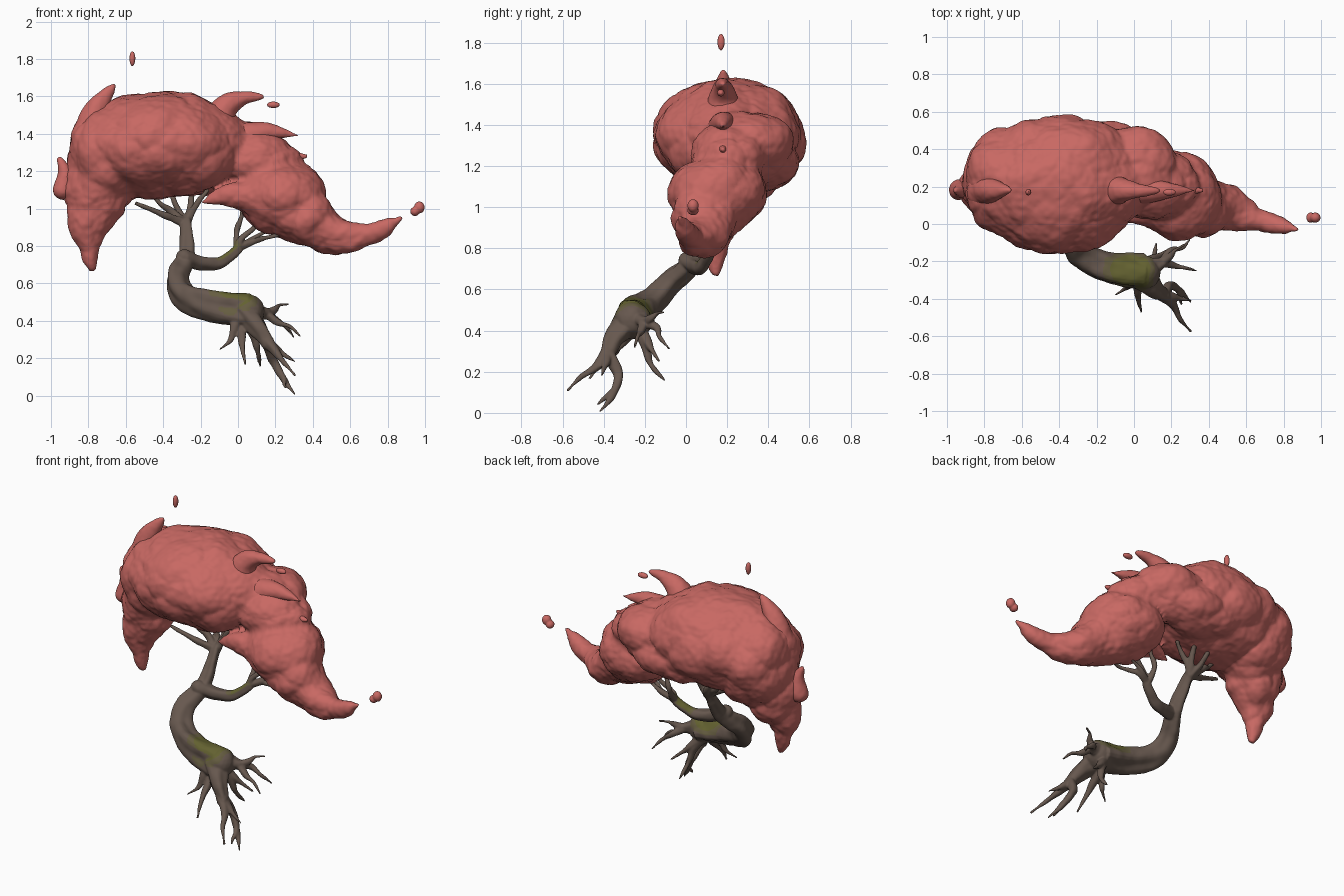
import bpy, bmesh, math
from mathutils import Vector, Matrix, noise

if "Cube" in bpy.data.objects:
    bpy.data.objects.remove(bpy.data.objects["Cube"])


def material(name, rgb):
    m = bpy.data.materials.new(name)
    m.diffuse_color = (*rgb, 1)
    m.use_nodes = True
    m.node_tree.nodes["Principled BSDF"].inputs["Base Color"].default_value = m.diffuse_color
    return m


RED = material("coral_foliage", (0.58, 0.14, 0.125))
BARK = material("brown_bark", (0.135, 0.097, 0.077))
MOSS = material("olive_moss", (0.125, 0.12, 0.03))
MOSS_EDGE = material("moss_edge", (0.13, 0.108, 0.052))


def spline(pts, steps=8):
    """Catmull-Rom curve through the points."""
    p = [Vector(q) for q in pts]
    p = [2 * p[0] - p[1]] + p + [2 * p[-1] - p[-2]]
    out = []
    for i in range(1, len(p) - 2):
        a, b, c, d = p[i - 1:i + 3]
        for k in range(steps):
            t = k / steps
            out.append(0.5 * (2 * b + (c - a) * t + (2 * a - 5 * b + 4 * c - d) * t * t
                              + (3 * b - a - 3 * c + d) * t ** 3))
    return out + [p[-2]]


def blob(bm, c, r, sub=4):
    bmesh.ops.create_icosphere(bm, subdivisions=sub, radius=1,
                               matrix=Matrix.Translation(c) @ Matrix.Diagonal((*r, 1)))


def tube(bm, pts, r0, r1, ridge=0, power=1.3, sides=20):
    """Tapering, optionally twisted-ridge tube with a round start."""
    path = spline(pts)
    last = len(path) - 1
    n, rings = Vector((0.3, 1, 0.2)), []
    for i, q in enumerate(path):
        t = (path[min(i + 1, last)] - path[max(i - 1, 0)]).normalized()
        n = (n - t * n.dot(t)).normalized()
        b = t.cross(n)
        rad = r1 + (r0 - r1) * (1 - i / last) ** power
        ring = []
        for k in range(sides):
            a = math.tau * k / sides
            r = rad * (1 + ridge * (math.sin(3 * a + i / 7) + math.sin(5 * a - i / 9) / 2))
            ring.append(bm.verts.new(q + (n * math.cos(a) + b * math.sin(a)) * r))
        rings.append(ring)
    for u, v in zip(rings, rings[1:]):
        for k in range(sides):
            j = (k + 1) % sides
            bm.faces.new((u[k], u[j], v[j], v[k]))
    bm.faces.new(rings[0][::-1])
    bm.faces.new(rings[-1])
    blob(bm, path[0], (r0, r0, r0), 3)


def sprout(bm, start, tips, r0, r1, arch):
    """Crooked shoots from one knuckle to several tips."""
    a = Vector(start)
    for tip in tips:
        b = Vector(tip)
        mids = []
        for f in (1 / 3, 2 / 3):
            bend = noise.noise_vector(b * 17 + Vector((f, f, f)) * 9) * 0.16 * (b - a).length
            mids.append(a.lerp(b, f) + bend + Vector((0, 0, arch)))
        tube(bm, [a, *mids, b], r0, r1, 0.06)


def fused(name, bm, voxel, mats, bump, smooth=0):
    """Fuse overlapping parts into one skin, then push vertices by bump(co)."""
    bmesh.ops.recalc_face_normals(bm, faces=bm.faces)
    me = bpy.data.meshes.new(name)
    bm.to_mesh(me)
    bm.free()
    ob = bpy.data.objects.new(name, me)
    bpy.context.collection.objects.link(ob)
    mod = ob.modifiers.new("fuse", "REMESH")
    mod.mode, mod.voxel_size = "VOXEL", voxel
    if smooth:
        sm = ob.modifiers.new("soften", "SMOOTH")
        sm.factor, sm.iterations = 0.5, smooth
    dg = bpy.context.evaluated_depsgraph_get()
    new = bpy.data.meshes.new_from_object(ob.evaluated_get(dg))
    ob.modifiers.clear()
    ob.data = new
    new.materials.clear()
    for m in mats:
        new.materials.append(m)
    normals = [v.normal.copy() for v in new.vertices]
    for v, nn in zip(new.vertices, normals):
        v.co += nn * bump(v.co)
    new.update()
    new.shade_smooth()
    return ob


def clumps(amp):
    """Rounded leaf clumps with narrow creases and a little rough grain."""
    def f(co):
        w = co + 0.06 * noise.noise_vector(co * 4)
        big = 0.42 - noise.voronoi(w * 4)[0][0]
        small = 0.4 - noise.voronoi(w * 10)[0][0]
        return amp * (1.6 * big + 0.3 * small + 0.12 * noise.noise(co * 30))
    return f


# crown: overlapping rounded masses, with pointed hanging tip and tail
bm = bmesh.new()
blob(bm, (-0.40, 0.21, 1.34), (0.47, 0.37, 0.295))
blob(bm, (-0.69, 0.23, 1.28), (0.23, 0.28, 0.29))
blob(bm, (-0.77, 0.18, 1.1), (0.155, 0.17, 0.25))
blob(bm, (-0.2, 0.37, 1.22), (0.36, 0.18, 0.15))
blob(bm, (0, 0.29, 1.30), (0.26, 0.23, 0.17))
blob(bm, (0.12, 0.21, 1.25), (0.24, 0.21, 0.16))
blob(bm, (0.23, 0.16, 1.07), (0.25, 0.25, 0.21))
blob(bm, (0.38, 0.10, 0.96), (0.14, 0.17, 0.14))
tube(bm, [(-0.76, 0.17, 1.08), (-0.795, 0.15, 0.88), (-0.775, 0.14, 0.67)], 0.175, 0.016, power=0.85)
tube(bm, [(0.3, 0.12, 1), (0.52, 0.07, 0.86), (0.72, 0.01, 0.87), (0.88, -0.03, 0.955)], 0.18, 0.013)
tube(bm, [(0.1, 0.08, 1.06), (-0.06, 0.08, 1.06), (-0.2, 0.08, 1.03)], 0.12, 0.014, power=0.9)
fused("crown", bm, 0.011, [RED], clumps(0.034), 1)

# swept tufts lying in one plane
bm = bmesh.new()
for r, power, profile in [
    (0.1, 0.8, [(-0.8, 1.38), (-0.75, 1.55), (-0.655, 1.67)]),
    (0.1, 0.8, [(-0.12, 1.42), (-0.07, 1.54), (0.02, 1.59), (0.14, 1.6)]),
    (0.09, 0.9, [(-0.03, 1.36), (0.15, 1.41), (0.33, 1.39)]),
    (0.08, 0.8, [(0.1, 1.28), (0.37, 1.28)]),
    (0.055, 0.7, [(-0.935, 1.1), (-0.925, 1.19), (-0.96, 1.28)]),
]:
    tube(bm, [(x, 0.18, z) for x, z in profile], r, 0.012, power=power)
fused("leaf_tufts", bm, 0.01, [RED], clumps(0.014), 2)

# drifting leaves
bm = bmesh.new()
blob(bm, (-0.565, 0.17, 1.80), (0.018, 0.02, 0.043))
blob(bm, (0.19, 0.17, 1.555), (0.037, 0.02, 0.019))
blob(bm, (0.945, 0.035, 0.985), (0.022, 0.025, 0.022))
blob(bm, (0.97, 0.035, 1.008), (0.026, 0.025, 0.03))
fused("drifting_leaves", bm, 0.006, [RED], clumps(0.006))

# trunk: thick lying bulge that turns up and back
bm = bmesh.new()
tube(bm, [(0.05, -0.26, 0.45), (-0.13, -0.24, 0.48), (-0.28, -0.17, 0.53), (-0.325, -0.08, 0.63),
          (-0.275, 0.05, 0.75), (-0.28, 0.18, 0.94)], 0.092, 0.026, 0.12, 0.8, 28)
# limbs
sprout(bm, (-0.28, 0.18, 0.92), [(-0.55, 0.1, 1.03), (-0.48, 0.2, 1.1), (-0.36, 0.27, 1.1),
                                 (-0.16, 0.2, 1.1), (-0.23, 0.3, 1.13)], 0.026, 0.011, 0)
tube(bm, [(-0.29, 0.01, 0.74), (-0.19, 0.05, 0.71), (-0.09, 0.08, 0.715), (0.01, 0.12, 0.79)],
     0.045, 0.026, 0.08)
sprout(bm, (0, 0.12, 0.785), [(0.1, 0.15, 0.95), (0.27, 0.1, 0.87), (0.01, 0.21, 1.05),
                              (0.2, 0.16, 0.9)], 0.022, 0.009, 0.005)
# roots
tube(bm, [(0.04, -0.28, 0.44), (0.11, -0.35, 0.36), (0.17, -0.39, 0.27)], 0.07, 0.034, 0.1)
tube(bm, [(0.16, -0.385, 0.29), (0.19, -0.33, 0.19), (0.25, -0.36, 0.08), (0.305, -0.42, 0.006)],
     0.034, 0.006, 0.06, 0.9)
sprout(bm, (0.165, -0.39, 0.28), [(0.31, -0.41, 0.18), (0.305, -0.575, 0.11)], 0.032, 0.006, 0)
sprout(bm, (0.24, -0.36, 0.1), [(0.255, -0.43, 0.04)], 0.016, 0.006, 0)
tube(bm, [(0.05, -0.25, 0.46), (0.16, -0.2, 0.44)], 0.07, 0.028, 0.1)
sprout(bm, (0.15, -0.205, 0.44), [(0.335, -0.25, 0.315), (0.3, -0.08, 0.31), (0.27, -0.11, 0.49)],
       0.026, 0.006, 0.015)
sprout(bm, (0.02, -0.25, 0.43), [(0.12, -0.1, 0.155), (0.04, -0.47, 0.165), (-0.1, -0.38, 0.245),
                                 (0.2, -0.13, 0.25)], 0.042, 0.006, 0)
tree = fused("trunk_and_roots", bm, 0.006, [BARK, MOSS_EDGE, MOSS],
             lambda co: 0.004 * noise.noise(co * 18), 4)

# moss on the upper faces of the trunk bulge and the side limb
for p in tree.data.polygons:
    c, up = p.center, p.normal.z
    s = min((c - Vector((-0.01, -0.25, 0.54))).length / 0.14,
            (c - Vector((-0.05, 0.09, 0.76))).length / 0.08) + 0.25 * noise.noise(c * 15)
    if up > 0.2 and s < 1:
        p.material_index = 2 if s < 0.75 and up > 0.4 else 1
